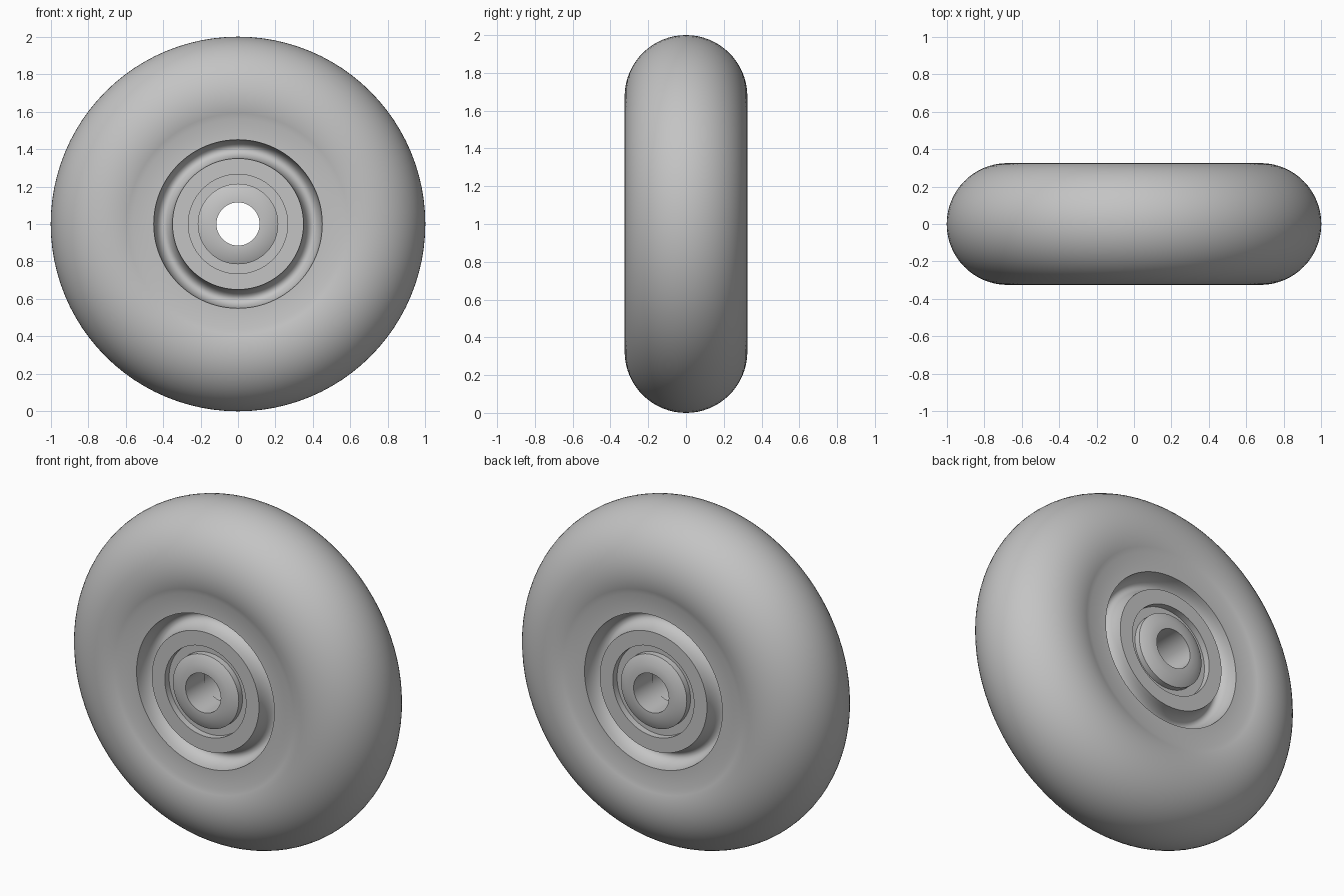
import bpy
import bmesh
from math import sin, cos, pi, radians, acos
from mathutils import Matrix, Vector

old = bpy.data.objects.get("Cube")
if old:
    bpy.data.objects.remove(old, do_unlink=True)

grey = bpy.data.materials.new("plain grey")
grey.use_nodes = True
grey.diffuse_color = (0.55, 0.55, 0.55, 1)
grey.node_tree.nodes["Principled BSDF"].inputs["Base Color"].default_value = (0.55, 0.55, 0.55, 1)

SEGMENTS = 96
AXLE = Vector((0, 0, 1))


def revolve(name, profile):
    """Turn a closed (radius, y) profile around the axle."""
    bm = bmesh.new()
    rings = []
    for i in range(SEGMENTS):
        turn = Matrix.Rotation(2 * pi * i / SEGMENTS, 3, 'Y')
        rings.append([bm.verts.new(AXLE + turn @ Vector((r, y, 0))) for r, y in profile])
    n = len(profile)
    for i, ring in enumerate(rings):
        nxt = rings[(i + 1) % SEGMENTS]
        for j in range(n):
            k = (j + 1) % n
            bm.faces.new((ring[j], ring[k], nxt[k], nxt[j]))
    bmesh.ops.recalc_face_normals(bm, faces=bm.faces)
    mesh = bpy.data.meshes.new(name)
    bm.to_mesh(mesh)
    bm.free()
    mesh.materials.append(grey)
    obj = bpy.data.objects.new(name, mesh)
    bpy.context.collection.objects.link(obj)
    bpy.ops.object.select_all(action='DESELECT')
    obj.select_set(True)
    bpy.context.view_layer.objects.active = obj
    bpy.ops.object.shade_smooth_by_angle(angle=radians(30))
    return obj


def both_sides(half):
    """Mirror a half profile to the other side of the wheel."""
    return half + [(r, -y) for r, y in reversed(half)]


# Tyre: round tread running into flat side faces
TUBE, TUBE_CENTRE, FACE_RADIUS = 0.325, 0.675, 0.56
start = acos((FACE_RADIUS - TUBE_CENTRE) / TUBE)
FACE = TUBE * sin(start)
arc = [(TUBE_CENTRE + TUBE * cos(a), TUBE * sin(a))
       for a in (start * (1 - 2 * i / 40) for i in range(41))]
revolve("tyre", [(0.45, FACE)] + arc + [(0.45, -FACE)])

# Hub: rounded groove next to the tyre, flat rim and bearing seat
groove = [(0.4 - 0.05 * cos(pi * i / 12), FACE - 0.1 * sin(pi * i / 12)) for i in range(13)]
revolve("hub", both_sides([(0.2, 0.265), (0.265, 0.265), (0.265, FACE)] + groove))

# Bearings: sloped collar and flat inner race on each side
for side, label in ((-1, "front"), (1, "back")):
    bearing = [(0.115, 0.15), (0.115, 0.325), (0.165, 0.325),
               (0.215, 0.3), (0.215, 0.15)]
    revolve(label + "_bearing", [(r, side * y) for r, y in bearing])

# Spacer tube between the bearings
revolve("axle_spacer", both_sides([(0.12, 0.15), (0.205, 0.15)]))
